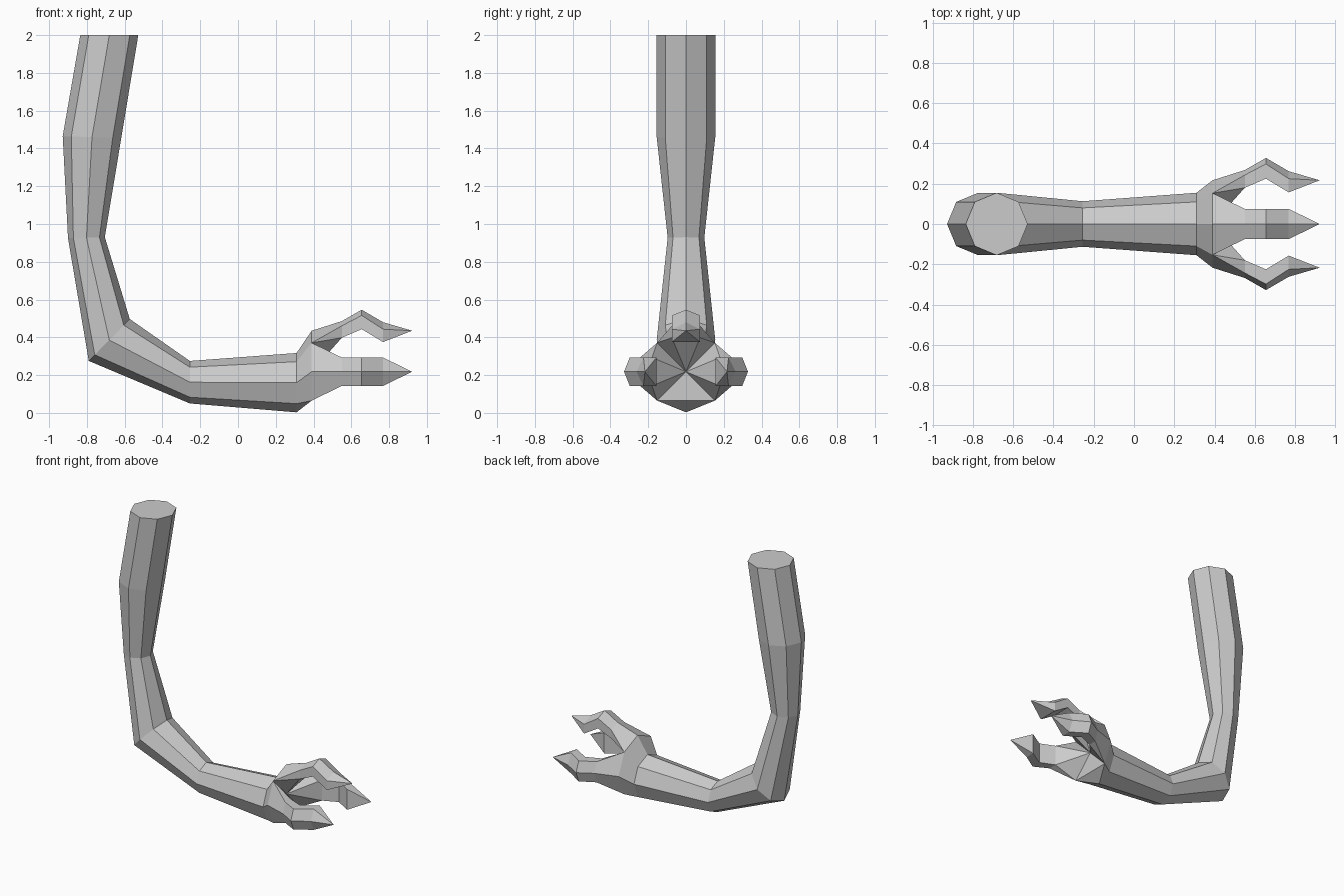
import bpy
import bmesh
from math import sin, cos, pi
from mathutils import Vector

cube = bpy.data.objects.get("Cube")
if cube:
    bpy.data.objects.remove(cube, do_unlink=True)

grey = bpy.data.materials.new("plain grey")
grey.use_nodes = True
colour = (0.6, 0.6, 0.6, 1)
grey.diffuse_color = colour
grey.node_tree.nodes["Principled BSDF"].inputs["Base Color"].default_value = colour

bm = bmesh.new()


def vert(x, y, z):
    return bm.verts.new((x, y, z))


# Arm: octagonal rings, each given by its outer (x, z), inner (x, z) and half width
SECTIONS = [
    ((-0.835, 2.00), (-0.528, 2.00), 0.155),   # shoulder cut
    ((-0.928, 1.465), (-0.618, 1.455), 0.155),  # upper arm
    ((-0.90, 0.925), (-0.705, 0.93), 0.097),   # above the elbow
    ((-0.79, 0.275), (-0.573, 0.497), 0.155),  # elbow
    ((-0.255, 0.05), (-0.255, 0.275), 0.113),  # forearm
    ((0.31, 0.003), (0.31, 0.317), 0.155),     # wrist
]


def arm_ring(outer, inner, half):
    o, n = Vector((outer[0], 0, outer[1])), Vector((inner[0], 0, inner[1]))
    mid, u = (o + n) / 2, (n - o) / 2
    ring = []
    for i in range(8):
        a = i * pi / 4
        ring.append(bm.verts.new(mid + u * cos(a) + Vector((0, half * sin(a), 0))))
    return ring


def bridge(a, b):
    n = len(a)
    for i in range(n):
        j = (i + 1) % n
        bm.faces.new((a[i], a[j], b[j], b[i]))


rings = [arm_ring(*s) for s in SECTIONS]
for a, b in zip(rings, rings[1:]):
    bridge(a, b)
bm.faces.new(rings[0])
wrist = rings[-1]

# Palm: flares from the wrist to four corners and three knuckle ridges
AXIS_Z, PALM_X = 0.218, 0.39
centre = vert(PALM_X, 0, AXIS_Z)
palm = {}
for i in (0, 1, 2, 3, 5, 6, 7):
    r = 0.153 * 2 ** 0.5 if i % 2 else 0.217
    palm[i] = vert(PALM_X, r * sin(i * pi / 4), AXIS_Z + r * cos(i * pi / 4))
for i in (0, 1, 2, 5, 6, 7):
    j = (i + 1) % 8
    bm.faces.new((wrist[i], wrist[j], palm[j], palm[i]))
bm.faces.new((wrist[3], wrist[4], palm[3]))
bm.faces.new((wrist[4], wrist[5], palm[5]))
bm.faces.new((wrist[4], palm[5], palm[3]))
bm.faces.new((centre, palm[3], palm[5]))

# Claws: pentagonal sections as x, ridge, side and inner distance from the axis
CLAW = [
    (0.55, 0.268, 0.243, 0.18),
    (0.655, 0.328, 0.298, 0.225),
    (0.768, 0.262, 0.225, 0.157),
]
HALF = 0.075


def claw(k):
    """One claw pointing out at k eighths of a turn from the top."""
    out = Vector((0, sin(k * pi / 4), cos(k * pi / 4)))
    side = Vector((0, cos(k * pi / 4), -sin(k * pi / 4)))

    def point(x, r, w):
        return bm.verts.new(Vector((x, 0, AXIS_Z)) + out * r + side * w)

    sections = [
        [point(x, ridge, 0), point(x, mid, HALF), point(x, inner, HALF),
         point(x, inner, -HALF), point(x, mid, -HALF)]
        for x, ridge, mid, inner in CLAW
    ]
    # Root of the claw, spreading to the palm
    first = sections[0]
    for corner, s, n in ((palm[(k + 1) % 8], first[1], first[2]),
                         (palm[(k - 1) % 8], first[4], first[3])):
        bm.faces.new((palm[k], corner, s, first[0]))
        bm.faces.new((corner, n, s))
        bm.faces.new((corner, centre, n))
    bm.faces.new((centre, first[3], first[2]))
    # Finger and pointed tip
    for a, b in zip(sections, sections[1:]):
        bridge(a, b)
    tip = point(0.922, 0.217, 0)
    last = sections[-1]
    for i in range(5):
        bm.faces.new((last[i], last[(i + 1) % 5], tip))


for k in (0, 2, 6):
    claw(k)

bmesh.ops.recalc_face_normals(bm, faces=bm.faces)
mesh = bpy.data.meshes.new("clawed_arm")
bm.to_mesh(mesh)
bm.free()
mesh.materials.append(grey)
bpy.context.collection.objects.link(bpy.data.objects.new("clawed_arm", mesh))
